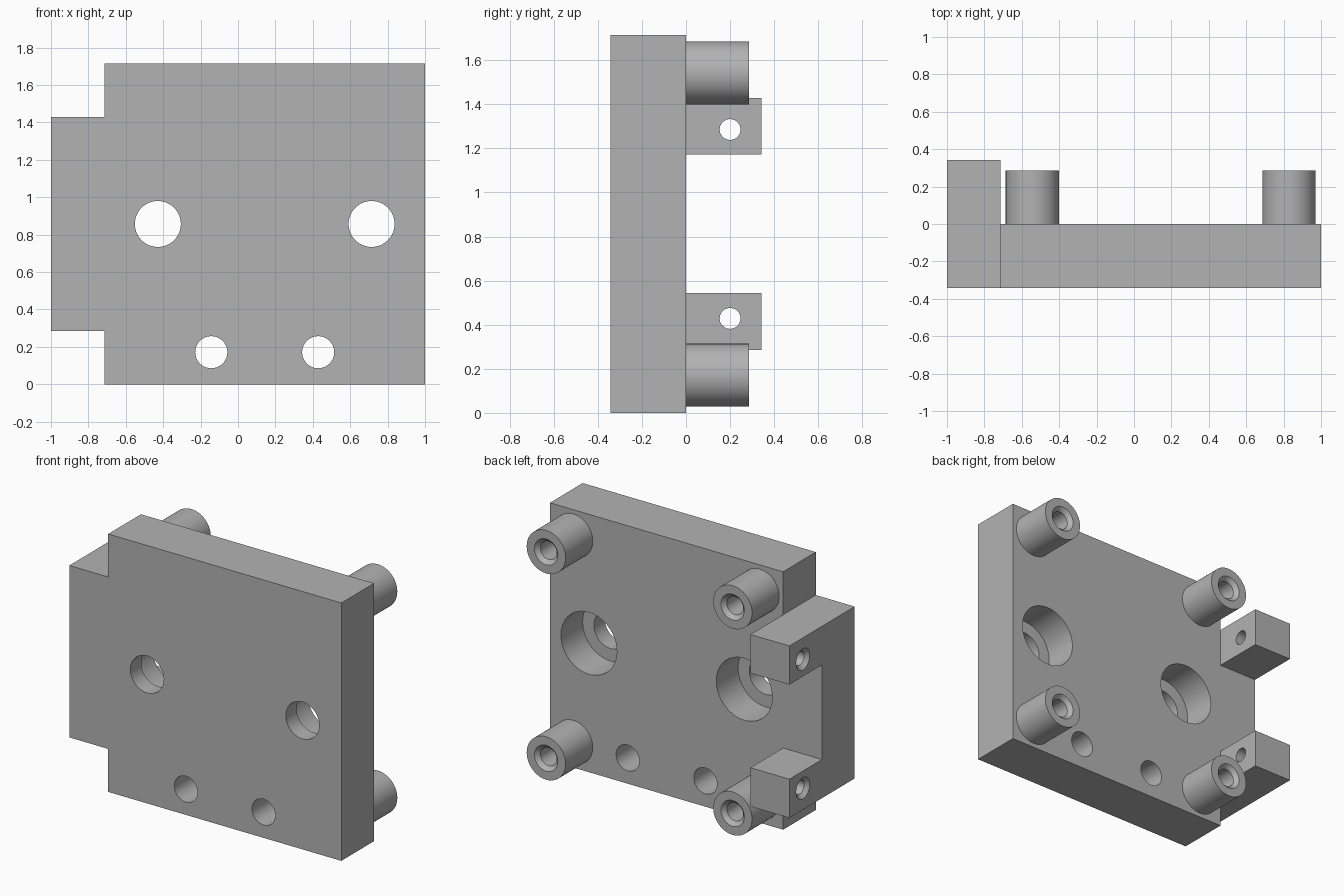
import bpy
import bmesh
import math
from mathutils import Matrix, Vector

if "Cube" in bpy.data.objects:
    bpy.data.objects.remove(bpy.data.objects["Cube"], do_unlink=True)

U = 2 / 70            # drawing unit
T = 12 * U            # plate thickness; back face lies on y = 0
SEGMENTS = 64

grey = bpy.data.materials.new("plain grey")
grey.use_nodes = True
colour = (0.45, 0.45, 0.45, 1)
grey.diffuse_color = colour
grey.node_tree.nodes["Principled BSDF"].inputs["Base Color"].default_value = colour


def finish(name, bm):
    bmesh.ops.recalc_face_normals(bm, faces=bm.faces)
    mesh = bpy.data.meshes.new(name)
    bm.to_mesh(mesh)
    bm.free()
    mesh.materials.append(grey)
    obj = bpy.data.objects.new(name, mesh)
    bpy.context.collection.objects.link(obj)
    return obj


def extrude_outline(name, outline, y0, y1):
    """Prism from an (x, z) outline, running from y0 to y1."""
    bm = bmesh.new()
    face = bm.faces.new([bm.verts.new((x, y0, z)) for x, z in outline])
    grown = bmesh.ops.extrude_face_region(bm, geom=[face])["geom"]
    verts = [v for v in grown if isinstance(v, bmesh.types.BMVert)]
    bmesh.ops.translate(bm, vec=(0, y1 - y0, 0), verts=verts)
    return finish(name, bm)


def lathe(name, profile, origin, axis):
    """Closed solid from (radius, distance along axis) steps."""
    bm = bmesh.new()
    rings = []
    for r, h in profile:
        ring = []
        for i in range(SEGMENTS):
            a = math.tau * i / SEGMENTS
            ring.append(bm.verts.new((r * math.cos(a), r * math.sin(a), h)))
        rings.append(ring)
    for low, high in zip(rings, rings[1:]):
        for i in range(SEGMENTS):
            j = (i + 1) % SEGMENTS
            bm.faces.new((low[i], low[j], high[j], high[i]))
    bm.faces.new(rings[0])
    bm.faces.new(rings[-1])
    turn = Vector((0, 0, 1)).rotation_difference(Vector(axis)).to_matrix().to_4x4()
    bm.transform(Matrix.Translation(origin) @ turn)
    return finish(name, bm)


def combine(target, tool, operation):
    tool.hide_render = True
    mod = target.modifiers.new(operation.lower(), "BOOLEAN")
    mod.operation = operation
    mod.solver = "EXACT"
    mod.object = tool
    bpy.context.view_layer.objects.active = target
    bpy.ops.object.modifier_apply(modifier=mod.name)
    bpy.data.objects.remove(tool, do_unlink=True)


# Plate with a side tab
left, step, right, top = -1, -1 + 10 * U, 1, 60 * U
tab_low, tab_high = 10 * U, 50 * U
plate = extrude_outline("mounting_plate", [
    (step, 0), (right, 0), (right, top), (step, top),
    (step, tab_high), (left, tab_high), (left, tab_low), (step, tab_low)], -T, 0)

# Lugs on the tab
for z0, z1 in ((tab_low, tab_low + 9 * U), (tab_high - 9 * U, tab_high)):
    lug = extrude_outline("lug", [(left, z0), (step, z0), (step, z1), (left, z1)], -T / 3, T)
    combine(plate, lug, "UNION")

# Round standoffs on the back
posts = [(x * U, z * U) for x in (-19, 29) for z in (6, 54)]
for x, z in posts:
    post = lathe("standoff", [(5 * U, -2 * U), (5 * U, 10 * U)], (x, 0, z), (0, 1, 0))
    combine(plate, post, "UNION")

# Chamfered blind holes in the standoffs
for x, z in posts:
    bore = [(2.1 * U, -3 * U), (2.1 * U, 9.1 * U), (3 * U, 10 * U), (3 * U, 11 * U)]
    combine(plate, lathe("standoff_bore", bore, (x, 0, z), (0, 1, 0)), "DIFFERENCE")

# Cross holes in the lugs, chamfered on the outer side
for z in (15 * U, 45 * U):
    bore = [(2.5 * U, -U), (2.5 * U, 0), (1.65 * U, 0.85 * U), (1.65 * U, 11 * U)]
    combine(plate, lathe("lug_bore", bore, (left, 7 * U, z), (1, 0, 0)), "DIFFERENCE")

# Bolt holes counterbored from the back
for x in (-15 * U, 25 * U):
    bore = [(4.3 * U, -T - U), (4.3 * U, -8 * U), (7.2 * U, -8 * U), (7.2 * U, U)]
    combine(plate, lathe("bolt_bore", bore, (x, 0, 30 * U), (0, 1, 0)), "DIFFERENCE")

# Plain dowel holes
for x in (-5 * U, 15 * U):
    bore = [(3 * U, -T - U), (3 * U, U)]
    combine(plate, lathe("dowel_bore", bore, (x, 0, 6 * U), (0, 1, 0)), "DIFFERENCE")

# Smooth round walls, crisp edges
bpy.ops.object.select_all(action="DESELECT")
plate.select_set(True)
bpy.context.view_layer.objects.active = plate
bpy.ops.object.shade_smooth_by_angle(angle=math.radians(30))
